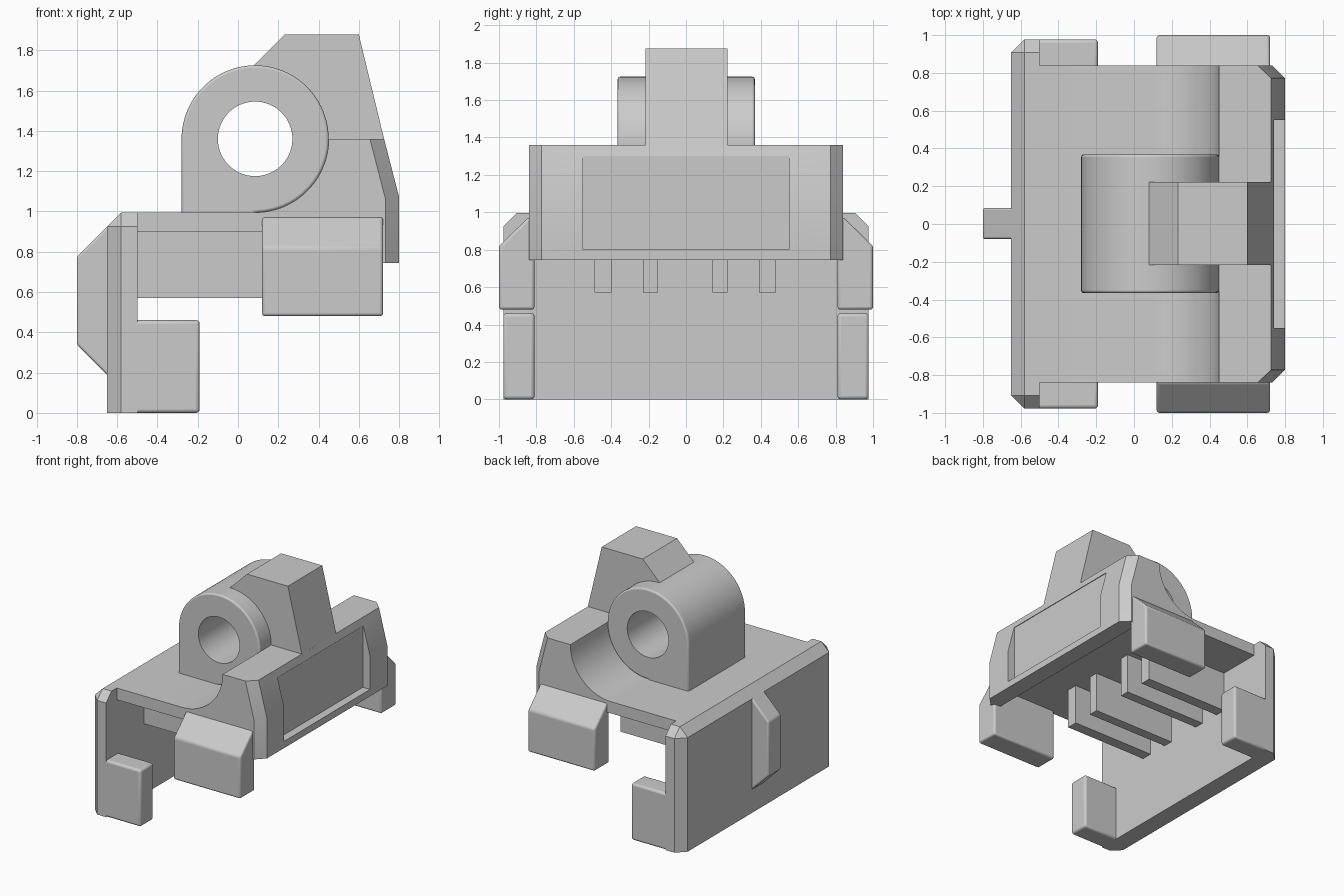
import bpy, bmesh, math
from mathutils import Vector

cube = bpy.data.objects.get("Cube")
if cube:
    bpy.data.objects.remove(cube, do_unlink=True)

GREY = (0.6, 0.6, 0.6, 1.0)
grey = bpy.data.materials.new("plain grey")
grey.use_nodes = True
grey.diffuse_color = GREY
grey.node_tree.nodes["Principled BSDF"].inputs["Base Color"].default_value = GREY

PIVOT = Vector((0.085, 1.36))
R_BARREL, R_BORE = 0.365, 0.185


def arc(start, end, steps, radius=R_BARREL):
    """Points (x, z) around the barrel axis, angles in degrees."""
    angles = [math.radians(start + (end - start) * i / steps) for i in range(steps + 1)]
    return [(PIVOT.x + radius * math.cos(a), PIVOT.y + radius * math.sin(a)) for a in angles]


def extrude(name, points, low, high, axis="Y", chamfer=None, size=0.07, soft=0.0):
    """Extrude a profile along Y (points are x, z) or X (points are y, z)."""
    bm = bmesh.new()
    place = (lambda a, b, d: (a, d, b)) if axis == "Y" else (lambda a, b, d: (d, a, b))
    ends = [[bm.verts.new(place(a, b, d)) for a, b in points] for d in (low, high)]
    bm.faces.new(ends[0])
    bm.faces.new(ends[1])
    n = len(points)
    for i in range(n):
        j = (i + 1) % n
        bm.faces.new((ends[0][i], ends[0][j], ends[1][j], ends[1][i]))
    bmesh.ops.recalc_face_normals(bm, faces=bm.faces)
    if chamfer:
        edges = [e for e in bm.edges if chamfer(e.verts[0].co, e.verts[1].co)]
        bmesh.ops.bevel(bm, geom=edges, offset=size, segments=1, affect="EDGES")
    mesh = bpy.data.meshes.new(name)
    bm.to_mesh(mesh)
    bm.free()
    obj = bpy.data.objects.new(name, mesh)
    bpy.context.collection.objects.link(obj)
    mesh.materials.append(grey)
    if soft:
        mod = obj.modifiers.new("soft edges", "BEVEL")
        mod.width, mod.segments = soft, 3
        mod.limit_method, mod.angle_limit = "ANGLE", math.radians(40)
    return obj


def rect(a0, a1, b0, b1):
    return [(a0, b0), (a1, b0), (a1, b1), (a0, b1)]


def cut(obj, cutter):
    mod = obj.modifiers.new("cut", "BOOLEAN")
    mod.operation, mod.solver, mod.object = "DIFFERENCE", "EXACT", cutter
    cutter.hide_render = True
    cutter.hide_viewport = True
    cutter.display_type = "WIRE"


parts = []

# Body: deck, concave cradle and end plate with chamfered corners
profile = [(-0.55, 0.9), (0.66, 0.9), (0.66, 0.745), (0.8, 0.745), (0.8, 1.07), (0.725, 1.36)]
profile += arc(0, -90, 24) + [(-0.55, 0.995)]


def plate_corner(a, b):
    return (min(a.x, b.x) > 0.7 and min(abs(a.y), abs(b.y)) > 0.8
            and a.y * b.y > 0 and abs(a.z - b.z) > 0.1)


body = extrude("body", profile, -0.84, 0.84, chamfer=plate_corner, size=0.068)
cut(body, extrude("panel_cutter", rect(-0.55, 0.55, 0.8, 1.3), 0.735, 1.0, axis="X"))
parts.append(body)

# End wall with chamfered outer corners and top
def wall_edge(a, b):
    outer = max(a.x, b.x) < -0.6
    top = min(a.z, b.z) > 0.9
    side = a.y * b.y > 0
    return (outer and (top or side)) or (top and side)


parts.append(extrude("end_wall", rect(-0.65, -0.5, 0, 0.995), -0.977, 0.977,
                     chamfer=wall_edge, size=0.07))

# Fin on the wall
parts.append(extrude("wall_fin", [(-0.62, 0.955), (-0.8, 0.775), (-0.8, 0.34), (-0.62, 0.16)],
                     -0.08, 0.085, soft=0.012))

# Barrel with a bore
barrel = extrude("barrel", [(-0.28, 0.97)] + [(PIVOT.x, 0.97)] + arc(-90, 180, 72),
                 -R_BARREL, R_BARREL + 0.003, soft=0.015)
cut(barrel, extrude("bore_cutter", arc(0, 355, 71, R_BORE), -0.6, 0.6))
parts.append(barrel)

# Stop block leaning on the barrel
parts.append(extrude("stop_block", [(0.08, 1.725), (0.3, 1.58), (0.4, 1.33), (0.732, 1.33),
                                    (0.6, 1.877), (0.232, 1.877)], -0.217, 0.223))

# Side clips and wall feet, one on each side
for side, s in (("left", 1), ("right", -1)):
    clip = [(0.81, 0.48), (1.0, 0.48), (1.0, 0.82), (0.84, 0.975), (0.81, 0.975)]
    parts.append(extrude(side + "_clip", [(s * a, b) for a, b in clip],
                         0.12, 0.72, axis="X", soft=0.015))
    y0, y1 = sorted((s * 0.81, s * 0.977))
    parts.append(extrude(side + "_foot", rect(-0.54, -0.19, 0.0, 0.46), y0, y1, soft=0.018))

# Ribs under the deck
for i, y in enumerate((-0.443, -0.19, 0.183, 0.435)):
    half = 0.045 if i in (0, 3) else 0.04
    parts.append(extrude("rib_%d" % (i + 1), rect(-0.52, 0.25, 0.57, 0.92), y - half, y + half))

# Smooth shading with sharp edges kept
bpy.ops.object.select_all(action="DESELECT")
for obj in parts:
    obj.select_set(True)
bpy.context.view_layer.objects.active = parts[0]
bpy.ops.object.shade_smooth_by_angle(angle=math.radians(30))
